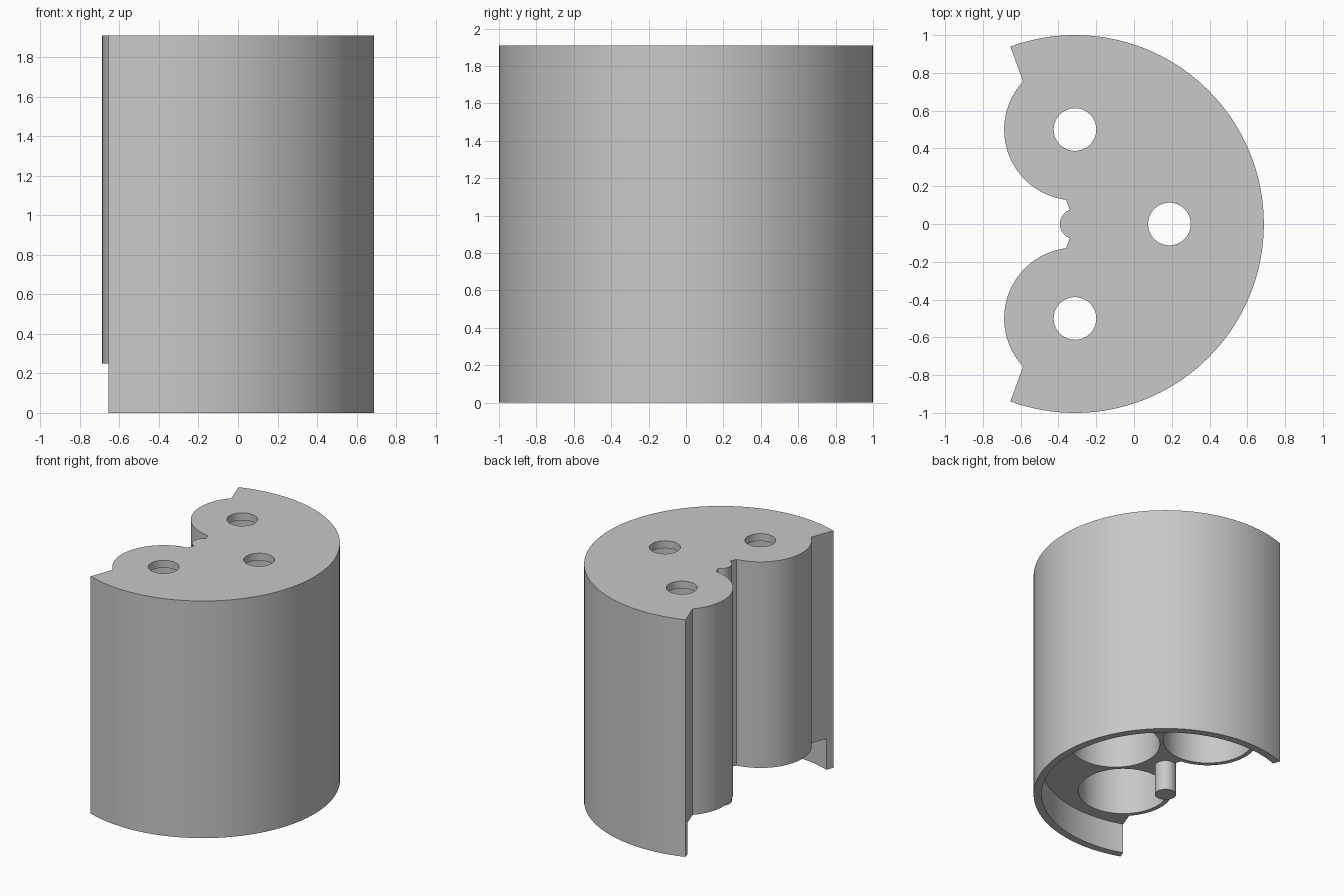
import bpy, bmesh
from math import cos, sin, radians, sqrt, hypot, atan2, pi

cube = bpy.data.objects.get("Cube")
if cube:
    bpy.data.objects.remove(cube)

CX = -0.3125             # axis of the main drum
HEIGHT, FLOOR, LID = 1.91, 0.25, 0.06
DRUM_R, SKIRT_R = 1.0, 0.94
TUBE_R, BORE_R, HOLE_R, POST_R = 0.375, 0.34, 0.113, 0.08
OFFSET = 0.5             # tube distance from the drum axis
HALF = radians(110)      # half angle of the drum sector

grey = bpy.data.materials.new("plain grey")
grey.use_nodes = True
colour = (0.58, 0.58, 0.58, 1)
grey.diffuse_color = colour
grey.node_tree.nodes["Principled BSDF"].inputs["Base Color"].default_value = colour


def arc(x, y, r, a0, a1, n):
    return [(x + r * cos(a0 + (a1 - a0) * i / n),
             y + r * sin(a0 + (a1 - a0) * i / n)) for i in range(n + 1)]


def circle(x, y, r, n):
    return arc(x, y, r, 0, 2 * pi, n)[:-1]


def prism(name, outline, z0, z1):
    bm = bmesh.new()
    face = bm.faces.new([bm.verts.new((x, y, z0)) for x, y in outline])
    top = bmesh.ops.extrude_face_region(bm, geom=[face])["geom"]
    bmesh.ops.translate(bm, vec=(0, 0, z1 - z0),
                        verts=[v for v in top if isinstance(v, bmesh.types.BMVert)])
    bmesh.ops.recalc_face_normals(bm, faces=bm.faces)
    mesh = bpy.data.meshes.new(name)
    bm.to_mesh(mesh)
    bm.free()
    mesh.materials.append(grey)
    obj = bpy.data.objects.new(name, mesh)
    bpy.context.collection.objects.link(obj)
    return obj


def select(obj):
    bpy.ops.object.select_all(action='DESELECT')
    obj.select_set(True)
    bpy.context.view_layer.objects.active = obj


def cut(target, cutter):
    cutter.hide_render = True
    mod = target.modifiers.new("cut", 'BOOLEAN')
    mod.operation, mod.solver, mod.object = 'DIFFERENCE', 'EXACT', cutter
    select(target)
    bpy.ops.object.modifier_apply(modifier=mod.name)
    bpy.data.objects.remove(cutter)


# Where the radial sector edge crosses the side tube
along, across = OFFSET * sin(HALF), OFFSET * cos(HALF)
half_chord = sqrt(TUBE_R ** 2 - across ** 2)


def tube_angle(t):
    return atan2(t * sin(HALF) - OFFSET, t * cos(HALF)) % (2 * pi)


# Drum outline: outer sector, two bulging tubes and the centre post
outer = arc(CX, 0, DRUM_R, -HALF, HALF, 88)
bulge = arc(CX, OFFSET, TUBE_R, tube_angle(along + half_chord),
            tube_angle(along - half_chord), 32)
nub = arc(CX, 0, POST_R, HALF, 2 * pi - HALF, 14)
mirrored_bulge = [(x, -y) for x, y in reversed(bulge)]
body = prism("battery_drum", outer + bulge + nub + mirrored_bulge, 0, HEIGHT)
body.name = "drum_body"

# Recess under the drum that leaves a thin skirt
cut(body, prism("recess_cutter", circle(CX, 0, SKIRT_R, 120), -0.1, FLOOR))

# Wide blind bores from below, each with a small hole through the lid
for x, y in ((CX + OFFSET, 0), (CX, OFFSET), (CX, -OFFSET)):
    cut(body, prism("bore_cutter", circle(x, y, BORE_R, 64), 0.1, HEIGHT - LID))
    cut(body, prism("hole_cutter", circle(x, y, HOLE_R, 40), HEIGHT - 2 * LID, HEIGHT + 0.1))

# Centre post hanging down to the ground
post = prism("centre_post", circle(CX, 0, POST_R, 36), 0, FLOOR)

for obj in (body, post):
    select(obj)
    bpy.ops.object.shade_smooth_by_angle(angle=radians(30))
